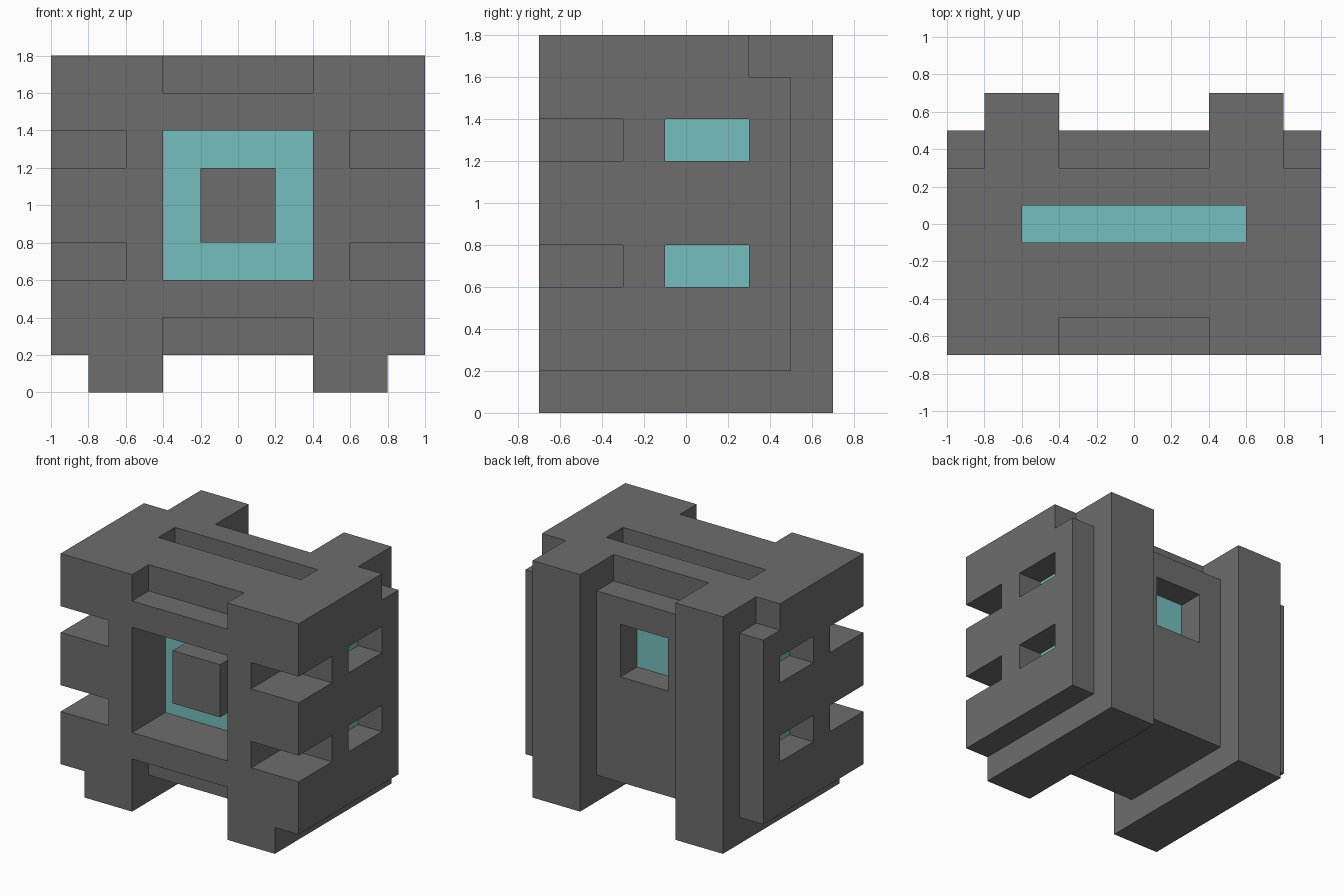
import bpy
import bmesh

cube = bpy.data.objects.get("Cube")
if cube:
    bpy.data.objects.remove(cube, do_unlink=True)


def material(name, rgb):
    m = bpy.data.materials.new(name)
    m.use_nodes = True
    m.diffuse_color = (*rgb, 1)
    bsdf = next(n for n in m.node_tree.nodes if n.type == 'BSDF_PRINCIPLED')
    bsdf.inputs["Base Color"].default_value = (*rgb, 1)
    return m


GREY = material("dark grey", (0.153, 0.153, 0.153))
TEAL = material("pale teal", (0.178, 0.52, 0.51))


def finish(name, bm, mat):
    bmesh.ops.recalc_face_normals(bm, faces=bm.faces)
    mesh = bpy.data.meshes.new(name)
    bm.to_mesh(mesh)
    bm.free()
    mesh.materials.append(mat)
    ob = bpy.data.objects.new(name, mesh)
    bpy.context.scene.collection.objects.link(ob)
    return ob


def box(name, x, y, z, mat):
    bm = bmesh.new()
    bmesh.ops.create_cube(bm, size=1)
    for v in bm.verts:
        v.co = [(a + b) / 2 + c * (b - a) for c, (a, b) in zip(v.co, (x, y, z))]
    return finish(name, bm, mat)


def mirrored(x):
    return [x, (-x[1], -x[0])]


# Casing: front outline with two feet, extruded front to back
half = [(0.4, 0.2), (0.4, 0), (0.8, 0), (0.8, 0.2), (1, 0.2), (1, 1.8)]
outline = half + [(-x, z) for x, z in reversed(half)]
bm = bmesh.new()
face = bm.faces.new([bm.verts.new((x, -0.7, z)) for x, z in outline])
side = bmesh.ops.extrude_face_region(bm, geom=[face])["geom"]
bmesh.ops.translate(bm, vec=(0, 1.4, 0),
                    verts=[v for v in side if isinstance(v, bmesh.types.BMVert)])
casing = finish("casing", bm, GREY)

OUT = 2.5    # overshoot beyond the casing
GAP = 0.01   # pockets run slightly past the core's faces
MID = (-0.4, 0.4)
cuts = [
    (MID, (0.5, OUT), (-1, OUT)),                              # back channel
    (MID, (0.3, 0.6), (1.6, OUT)),                             # back top notch
    (MID, (-OUT, -0.5), (1.6, OUT)),                           # front top notch
    (MID, (-OUT, -0.5), (-1, 0.4)),                            # front bottom notch
    (MID, (-OUT, -0.3 + GAP), (0.6, 1.4)),                     # front opening
    ((-0.2, 0.2), (0.3 - GAP, OUT), (1.0, 1.4)),               # back window
    ((-0.6, 0.6), (-0.1, 0.1), (1.6 - GAP, OUT)),              # top slot
]
for x in mirrored((0.8, OUT)):
    cuts.append((x, (0.5, OUT), (-1, OUT)))                    # outside rear posts
    cuts.append((x, (0.3, 0.6), (1.6, OUT)))                   # rear corner notches
for z in ((0.6, 0.8), (1.2, 1.4)):
    for x in mirrored((0.6, OUT)):
        cuts.append((x, (-OUT, -0.3), z))                      # front corner slots
    for x in mirrored((0.8 - GAP, OUT)):
        cuts.append((x, (-0.1, 0.3), z))                       # side windows

bpy.context.view_layer.objects.active = casing
for x, y, z in cuts:
    cutter = box("cutter", x, y, z, GREY)
    cutter.hide_render = True
    mod = casing.modifiers.new("cut", 'BOOLEAN')
    mod.operation = 'DIFFERENCE'
    mod.solver = 'EXACT'
    mod.object = cutter
    bpy.ops.object.modifier_apply(modifier=mod.name)
    bpy.data.objects.remove(cutter, do_unlink=True)

# Glowing core behind the openings
box("core", (-0.5, 0.5), (-0.3, 0.3), (0.5, 1.5), TEAL)
box("core_top", (-0.7, 0.7), (-0.2, 0.2), (1.5, 1.6), TEAL)
for name, x in zip(("core_left", "core_right"), mirrored((0.7, 0.8))):
    box(name, x, (-0.2, 0.4), (0.5, 1.5), TEAL)

# Block standing on the core inside the front opening
box("front_block", (-0.2, 0.2), (-0.5, -0.25), (0.8, 1.2), GREY)
